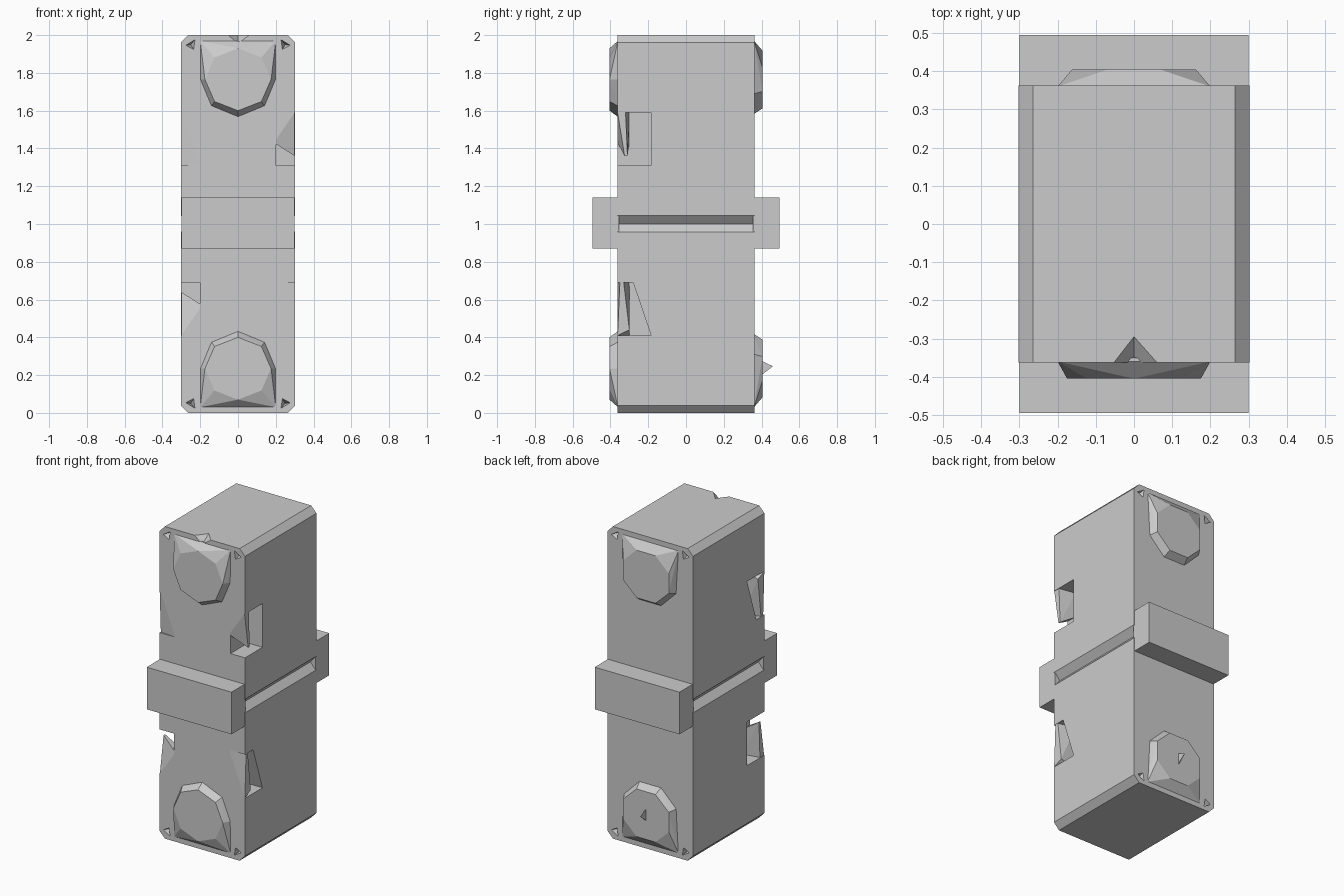
import bpy, bmesh, math
from mathutils import Vector

if "Cube" in bpy.data.objects:
    bpy.data.objects.remove(bpy.data.objects["Cube"])

grey = bpy.data.materials.new("plain grey")
grey.use_nodes = True
colour = (0.6, 0.6, 0.6, 1)
grey.diffuse_color = colour
grey.node_tree.nodes["Principled BSDF"].inputs["Base Color"].default_value = colour


def finish(name, bm):
    bmesh.ops.recalc_face_normals(bm, faces=bm.faces)
    mesh = bpy.data.meshes.new(name)
    bm.to_mesh(mesh)
    bm.free()
    mesh.materials.append(grey)
    obj = bpy.data.objects.new(name, mesh)
    bpy.context.collection.objects.link(obj)
    return obj


def prism(name, outline, offset):
    """Extrude a closed outline of 3D points along offset."""
    bm = bmesh.new()
    face = bm.faces.new([bm.verts.new(p) for p in outline])
    result = bmesh.ops.extrude_face_region(bm, geom=[face], use_keep_orig=True)
    verts = [g for g in result["geom"] if isinstance(g, bmesh.types.BMVert)]
    bmesh.ops.translate(bm, verts=verts, vec=offset)
    return finish(name, bm)


def hull(name, points):
    bm = bmesh.new()
    for p in points:
        bm.verts.new(p)
    result = bmesh.ops.convex_hull(bm, input=bm.verts)
    loose = [v for v in set(result["geom_interior"] + result["geom_unused"])
             if isinstance(v, bmesh.types.BMVert)]
    if loose:
        bmesh.ops.delete(bm, geom=loose, context="VERTS")
    return finish(name, bm)


def box(name, low, high):
    return hull(name, [(x, y, z) for x in (low[0], high[0])
                       for y in (low[1], high[1]) for z in (low[2], high[2])])


def cut(target, cutter):
    mod = target.modifiers.new(cutter.name, "BOOLEAN")
    mod.operation = "DIFFERENCE"
    mod.solver = "EXACT"
    mod.object = cutter
    cutter.hide_render = True
    cutter.hide_set(True)


def turned(points, half):
    """Half-turn about the y axis through the middle height."""
    return [(-x, y, 2 - z) if half else (x, y, z) for x, y, z in points]


# Body with bevelled ends and a V groove round its waist
right_side = [(0.265, 0), (0.303, 0.04), (0.303, 0.957), (0.265, 1),
              (0.303, 1.045), (0.303, 1.96), (0.265, 2)]
outline = right_side + [(-x, z) for x, z in reversed(right_side)]
body = prism("body", [(x, -0.362, z) for x, z in outline], (0, 0.724, 0))

# Waist blocks
for name, side in (("front_block", -1), ("back_block", 1)):
    box(name, (-0.3, side * 0.355, 0.87), (0.3, side * 0.495, 1.14))

# Notches in the front side edges, with a bent flap left in each
for half, level in ((False, "upper"), (True, "lower")):
    square = [(0.2, y, z) for y, z in
              ((-0.4, 1.31), (-0.185, 1.31), (-0.185, 1.59), (-0.4, 1.59))]
    cutter = prism(level + "_square_notch", turned(square, half),
                   (-0.2 if half else 0.2, 0, 0))
    cut(body, cutter)
    slanted = [(-0.2, y, z) for y, z in
               ((-0.4, 1.31), (-0.28, 1.31), (-0.185, 1.59), (-0.4, 1.59))]
    cutter = prism(level + "_slanted_notch", turned(slanted, half),
                   (0.2 if half else -0.2, 0, 0))
    cut(body, cutter)
    flap = [(0.19, -0.362, 1.59), (0.3, -0.362, 1.59), (0.3, -0.32, 1.59),
            (0.19, -0.3, 1.59), (0.19, -0.362, 1.43), (0.19, -0.3, 1.43),
            (0.3, -0.325, 1.36), (0.3, -0.31, 1.36)]
    hull(level + "_bent_flap", turned(flap, half))
    flap = [(-0.19, -0.362, 1.59), (-0.302, -0.362, 1.59), (-0.3, -0.3, 1.56),
            (-0.19, -0.3, 1.59), (-0.19, -0.362, 1.31), (-0.302, -0.35, 1.31),
            (-0.3, -0.33, 1.31), (-0.19, -0.3, 1.31)]
    hull(level + "_straight_flap", turned(flap, half))

# Rounded bosses whose rims run out towards the ends of the body
for y_name, side in (("front", -1), ("back", 1)):
    for half, level in ((False, "upper"), (True, "lower")):
        points = []
        for i in range(8):
            a = math.tau * (i + 0.5 * (side > 0)) / 8
            x, z = math.cos(a), math.sin(a)
            points.append((0.205 * x, side * 0.35, 1.765 + 0.205 * z))
            points.append((0.175 * x, side * 0.405, 1.765 + 0.165 * z))
        points += [(x, side * 0.36, 1.97) for x in (-0.2, 0.2)]
        hull(f"{level}_{y_name}_boss", turned(points, half))

        # Small pits beside each boss
        for x in (-1, 1):
            pit = [(x * 0.285, side * 0.38, 1.945), (x * 0.22, side * 0.38, 1.985),
                   (x * 0.23, side * 0.38, 1.915), (x * 0.25, side * 0.31, 1.95)]
            cut(body, hull(f"{level}_{y_name}_pit_{x}", turned(pit, half)))

# Dent in the top front edge
cut(body, hull("top_dent", [(-0.07, -0.37, 2.01), (0.08, -0.37, 2.01),
                            (0, -0.28, 2.01), (0, -0.37, 1.95)]))

# Thin splinter on the lower back boss
prism("splinter", [(0, 0.4, 0.275), (0, 0.46, 0.247), (0, 0.4, 0.2)],
      Vector((0.004, 0, 0)))
